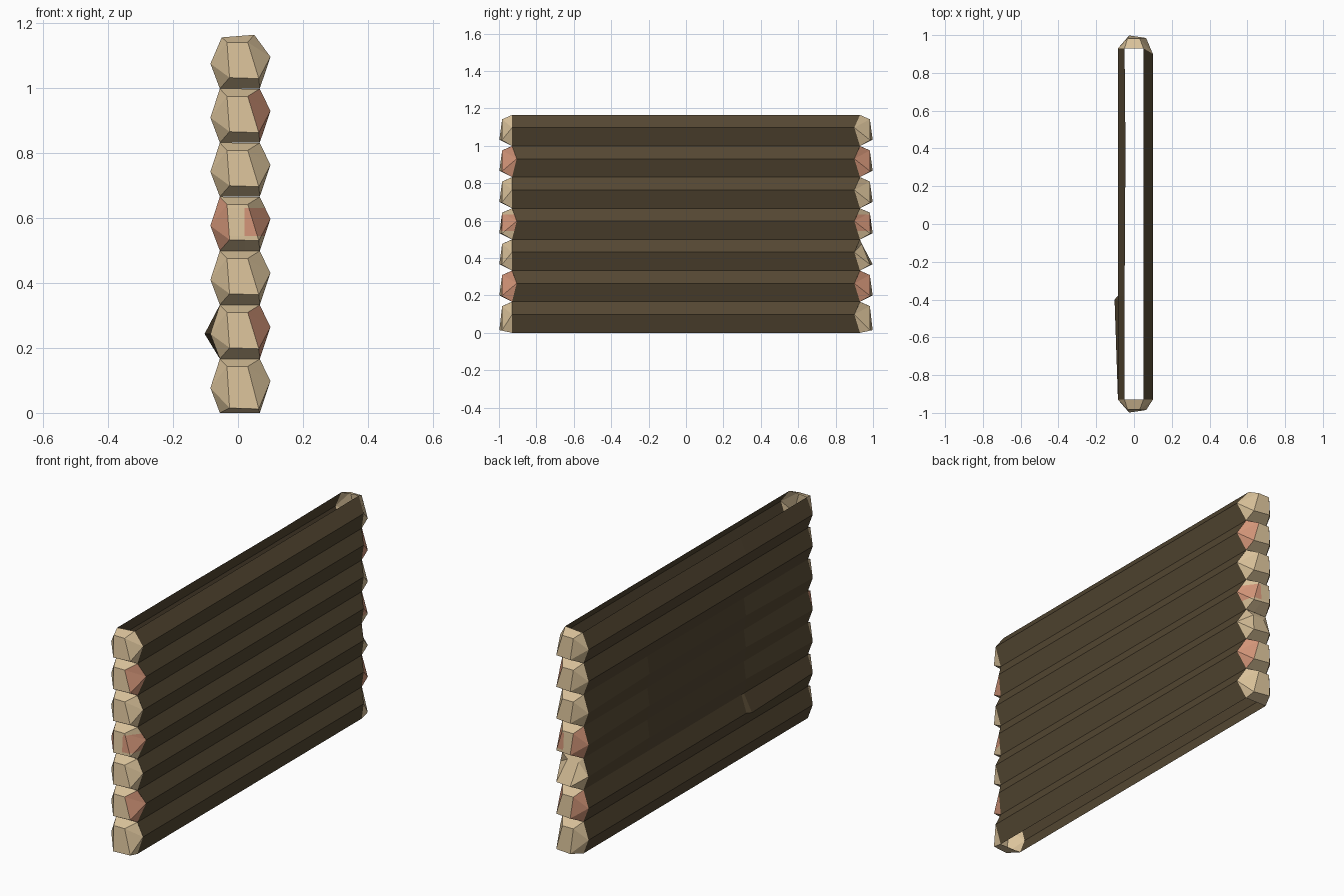
import bpy, bmesh
from mathutils import Vector

if "Cube" in bpy.data.objects:
    bpy.data.objects.remove(bpy.data.objects["Cube"])

PITCH, LOGS = 0.1665, 7


def material(name, r, g, b):
    m = bpy.data.materials.new(name)
    m.diffuse_color = [((c / 255 + 0.055) / 1.055) ** 2.4 for c in (r, g, b)] + [1]
    m.use_nodes = True
    m.node_tree.nodes["Principled BSDF"].inputs["Base Color"].default_value = m.diffuse_color
    return m


BARK = material("dark bark", 84, 71, 50)
CREAM = material("cut wood cream", 218, 194, 154)
PINK = material("cut wood pink", 212, 150, 121)


def finish(name, bm, mats):
    me = bpy.data.meshes.new(name)
    bm.to_mesh(me)
    bm.free()
    for m in mats:
        me.materials.append(m)
    ob = bpy.data.objects.new(name, me)
    bpy.context.collection.objects.link(ob)


def add_face(bm, verts, centre):
    # make a face that points away from the given centre
    f = bm.faces.new(verts)
    f.normal_update()
    if f.normal.dot(f.calc_center_median() - Vector(centre)) < 0:
        f.normal_flip()
    return f


def front_apex_y(i):
    return -0.905 if i % 2 else -0.93


def wall(name, side):
    # zigzag bark surface, one ridge per log
    bm = bmesh.new()
    rows = []
    stations = [-0.93, 0.93] if side > 0 else [-0.93, -0.4, -0.38, 0.4, 0.93]
    for k in range(2 * LOGS + 1):
        i, ridge = k // 2, k % 2
        row = []
        for j, y in enumerate(stations):
            inner = 0 < j < len(stations) - 1
            z = i * PITCH + (0.098 if side > 0 else 0.077) * ridge
            if side > 0:
                x = 0.10 if ridge else 0.067
                if ridge:
                    y = front_apex_y(i) if y < 0 else 0.90
            else:
                x = -0.085 if ridge else -0.056
                if ridge and inner and i in (2, 3, 4):
                    x = -0.068          # worn flatter in the middle
                if ridge and i == 1 and j == 1:
                    x = -0.103          # knot sticking out
            if k == 2 * LOGS:
                x, z = (0.05, 1.165) if side > 0 else (-0.05, 1.157)
                if inner and y > 0:
                    x = -0.045
            row.append(bm.verts.new((x, y, z)))
        rows.append(row)
    for a, b in zip(rows, rows[1:]):
        for j in range(len(stations) - 1):
            add_face(bm, (a[j], a[j + 1], b[j + 1], b[j]), (-side * 5, 0, 0.58))
    finish(name, bm, [BARK])


def end_cap(i, s):
    # faceted cut end of one log, open towards the wall
    bm = bmesh.new()
    z0, last = i * PITCH, i == LOGS - 1

    def v(x, y, z):
        return bm.verts.new((x, s * y, z0 + z))

    apex_y = 0.90 if s > 0 else -front_apex_y(i)
    r0, l0 = v(0.067, 0.93, 0), v(-0.056, 0.93, 0)
    ra, la = v(0.10, apex_y, 0.098), v(-0.085, 0.93, 0.077)
    r1 = v(0.05 if last else 0.067, 0.93, 0.166)
    l1 = v(-0.05 if last else -0.056, 0.93, 0.158 if last else 0.1665)
    wedge = s > 0 and i == 2
    top_y = 0.94 if wedge else 0.983
    low = 0.012 if i == 0 else 0.031
    tl, tr = v(-0.034, top_y, 0.143), v(0.03, top_y, 0.143)
    br, bl = v(0.064, 0.985, low), v(-0.026, 0.998, low + 0.003)
    c = (0, s * 0.88, z0 + 0.083)
    for f in ((tl, tr, br, bl), (bl, br, r0, l0), (tl, tr, r1, l1)):
        add_face(bm, f, c)
    right = [add_face(bm, f, c) for f in ((ra, r1, tr), (ra, tr, br), (ra, br, r0))]
    left = [add_face(bm, f, c) for f in ((la, l1, tl), (la, tl, bl), (la, bl, l0))]
    # pink sides on every other log
    if i == 3:
        for f in left:
            f.material_index = 1
        for co, no in (((0.02, 0, 0), (1, 0, 0)), ((0, 0, 0.632), (0, 0, 1)),
                       ((0, 0, 0.545), (0, 0, 1))):
            bmesh.ops.bisect_plane(bm, geom=bm.verts[:] + bm.edges[:] + bm.faces[:],
                                   plane_co=co, plane_no=no)
        for f in bm.faces:
            m = f.calc_center_median()
            if m.x > 0.02 and 0.545 < m.z < 0.632:
                f.material_index = 1
    elif i % 2:
        for f in right + (left if s > 0 and i == 1 else []):
            f.material_index = 1
    finish(f"{'back' if s > 0 else 'front'}_log_end_{i + 1}", bm, [CREAM, PINK])


wall("right_bark", 1)
wall("left_bark", -1)
for n in range(LOGS):
    for sign in (-1, 1):
        end_cap(n, sign)
